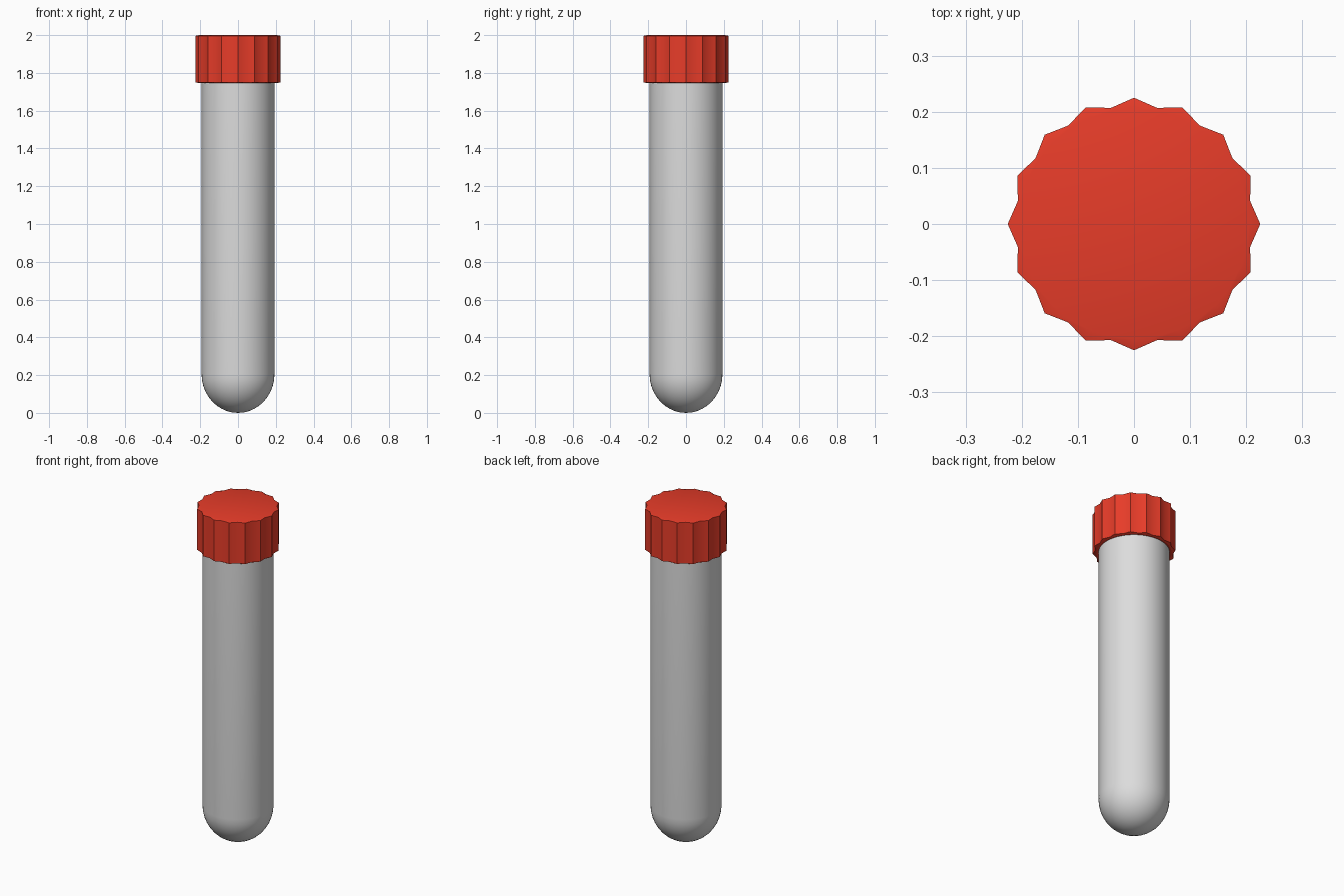
import bpy, bmesh
from math import sin, cos, pi

cube = bpy.data.objects.get("Cube")
if cube:
    bpy.data.objects.remove(cube, do_unlink=True)


def material(name, color):
    m = bpy.data.materials.new(name)
    m.use_nodes = True
    m.diffuse_color = color
    m.node_tree.nodes["Principled BSDF"].inputs["Base Color"].default_value = color
    return m


def ring(bm, count, z, radius):
    """Ring of vertices; radius is a function of the vertex index."""
    return [bm.verts.new((radius(i) * cos(2 * pi * i / count),
                          radius(i) * sin(2 * pi * i / count), z)) for i in range(count)]


def bridge(bm, low, high):
    n = len(low)
    for i in range(n):
        j = (i + 1) % n
        bm.faces.new((low[i], low[j], high[j], high[i]))


def finish(bm, name, mat, angle):
    bmesh.ops.recalc_face_normals(bm, faces=bm.faces)
    mesh = bpy.data.meshes.new(name)
    bm.to_mesh(mesh)
    bm.free()
    obj = bpy.data.objects.new(name, mesh)
    bpy.context.collection.objects.link(obj)
    mesh.materials.append(mat)
    bpy.ops.object.select_all(action='DESELECT')
    obj.select_set(True)
    bpy.context.view_layer.objects.active = obj
    bpy.ops.object.shade_smooth_by_angle(angle=angle)
    return obj


grey = material("tube grey", (0.72, 0.72, 0.72, 1))
red = material("cap red", (0.8, 0.045, 0.022, 1))

# Tube: straight wall with a rounded bottom
R, DOME, SIDES, STEPS = 0.193, 0.205, 48, 10
bm = bmesh.new()
profile = [(R * sin(a), DOME * (1 - cos(a)))
           for a in (pi / 2 * k / STEPS for k in range(1, STEPS + 1))] + [(R, 1.9)]
rings = [ring(bm, SIDES, z, lambda i, r=r: r) for r, z in profile]
for low, high in zip(rings, rings[1:]):
    bridge(bm, low, high)
tip = bm.verts.new((0, 0, 0))
for i in range(SIDES):
    bm.faces.new((tip, rings[0][(i + 1) % SIDES], rings[0][i]))
bm.faces.new(rings[-1])
finish(bm, "tube", grey, 0.8)

# Cap: sixteen pointed ridges, with a slight chamfer to a round top and rim
def ridged(i):
    return 0.211 if i % 2 else 0.225

bm = bmesh.new()
levels = [(1.75, lambda i: 0.19), (1.746, lambda i: 0.205), (1.75, ridged),
          (1.996, ridged), (2.0, lambda i: 0.205)]
rings = [ring(bm, 32, z, f) for z, f in levels]
for low, high in zip(rings, rings[1:]):
    bridge(bm, low, high)
bm.faces.new(rings[-1])
bm.faces.new(rings[0])
finish(bm, "ridged_cap", red, 0.5)
